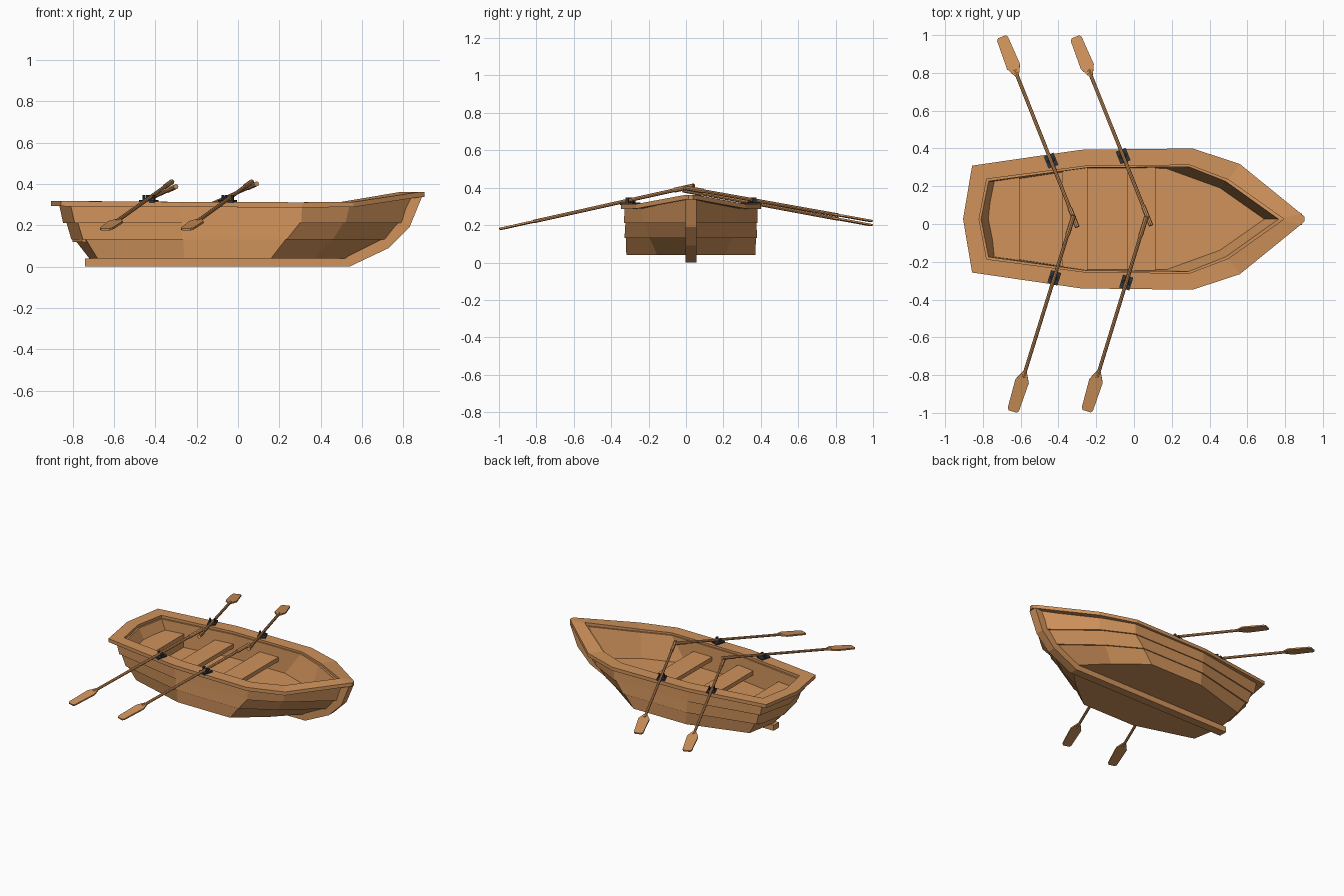
import bpy, bmesh
from mathutils import Vector, Matrix

if "Cube" in bpy.data.objects:
    bpy.data.objects.remove(bpy.data.objects["Cube"])

CY = 0.026  # boat centre line


def material(name, rgb):
    m = bpy.data.materials.new(name)
    m.diffuse_color = (*rgb, 1)
    m.use_nodes = True
    m.node_tree.nodes["Principled BSDF"].inputs["Base Color"].default_value = m.diffuse_color
    return m


WOOD = material("wood", (0.63, 0.29, 0.105))
IRON = material("dark_iron", (0.03, 0.034, 0.04))


def finish(name, bm, mat, matrix=None):
    bmesh.ops.recalc_face_normals(bm, faces=bm.faces)
    me = bpy.data.meshes.new(name)
    bm.to_mesh(me)
    bm.free()
    me.materials.append(mat)
    ob = bpy.data.objects.new(name, me)
    bpy.context.collection.objects.link(ob)
    if matrix:
        ob.matrix_world = matrix
    return ob


def ring(half, z, grow=1.0):
    """Mirror half an outline (x, y >= 0) about the centre line; z is a number or list."""
    zs = z if isinstance(z, list) else [z] * len(half)
    pts = [(x * grow, y * grow, h) for (x, y), h in zip(half, zs)]
    pts += [(x, -y, h) for x, y, h in reversed(pts) if y > 0]
    return [Vector((x, y + CY, h)) for x, y, h in pts]


def loft(name, rings, mat=WOOD, caps=True):
    """Join rings with quads; cap the ends or close the loft on itself."""
    bm = bmesh.new()
    vs = [[bm.verts.new(p) for p in r] for r in rings]
    n = len(vs[0])
    for a, b in zip(vs, vs[1:] + ([] if caps else vs[:1])):
        for i in range(n):
            j = (i + 1) % n
            bm.faces.new((a[i], a[j], b[j], b[i]))
    if caps:
        bm.faces.new(vs[0])
        bm.faces.new(vs[-1])
    return finish(name, bm, mat)


def box(bm, size, pos):
    bmesh.ops.create_cube(bm, size=1, matrix=Matrix.Translation(pos) @ Matrix.Diagonal((*size, 1)))


# Hull: three lapped planks outside, single wall and floor inside
L0 = [(-0.72, 0), (-0.68, 0.22), (-0.26, 0.345), (0.16, 0.345), (0.37, 0.18), (0.55, 0)]
L1 = [(-0.79, 0), (-0.735, 0.235), (-0.265, 0.348), (0.23, 0.348), (0.45, 0.22), (0.73, 0)]
L2 = [(-0.83, 0), (-0.775, 0.25), (-0.27, 0.35), (0.30, 0.35), (0.51, 0.245), (0.81, 0)]
L3 = [(-0.865, 0), (-0.81, 0.26), (-0.275, 0.352), (0.31, 0.355), (0.54, 0.265), (0.865, 0)]
RIM = [(-0.81, 0), (-0.77, 0.20), (-0.25, 0.272), (0.29, 0.277), (0.485, 0.20), (0.765, 0)]
FLOOR = [(-0.72, 0), (-0.70, 0.20), (-0.25, 0.268), (0.17, 0.268), (0.455, 0.165), (0.69, 0)]
TOP = [0.297, 0.297, 0.297, 0.297, 0.297, 0.34]
loft("hull", [ring(L0, 0.04), ring(L1, 0.13), ring(L1, 0.13, 1.02), ring(L2, 0.212),
              ring(L2, 0.212, 1.02), ring(L3, TOP), ring(RIM, TOP), ring(FLOOR, 0.13)])

# Gunwale: flat rail around the top, rising at the bow
OUT = [(-0.905, 0), (-0.857, 0.283), (-0.28, 0.367), (0.31, 0.374), (0.56, 0.292),
       (0.885, 0.028), (0.903, 0.012)]
INN = [(-0.82, 0), (-0.78, 0.212), (-0.255, 0.281), (0.295, 0.286), (0.50, 0.208),
       (0.785, 0.006), (0.79, 0.003)]
ZO = [0.317, 0.317, 0.313, 0.311, 0.313, 0.362, 0.362]
ZI = [0.317, 0.317, 0.313, 0.311, 0.313, 0.361, 0.361]
low = lambda zs: [z - 0.025 for z in zs]
loft("gunwale", [ring(OUT, low(ZO)), ring(OUT, ZO), ring(INN, ZI), ring(INN, low(ZI))], caps=False)

# Keel and curved stem in one profile
KEEL = [(-0.74, 0), (0.54, 0), (0.73, 0.09), (0.83, 0.19), (0.89, 0.337),
        (0.84, 0.337), (0.775, 0.21), (0.68, 0.125), (0.50, 0.045), (-0.74, 0.04)]
loft("keel", [[Vector((x, CY + s, z)) for x, z in KEEL] for s in (-0.03, 0.03)])

# Stern bench
BENCH = [(-0.80, 0), (-0.755, 0.215), (-0.605, 0.235)]
loft("stern_bench", [ring(BENCH, 0.12), ring(BENCH, 0.225)])

# Thwart seats
for i, (x0, x1) in enumerate([(-0.38, -0.245), (-0.035, 0.115)]):
    bm = bmesh.new()
    box(bm, (x1 - x0, 0.56, 0.03), ((x0 + x1) / 2, CY, 0.215))
    finish(f"seat_{i + 1}", bm, WOOD)

# Oars: handle end, blade tip, lock side
OARS = [((-0.30, -0.016, 0.387), (-0.70, 0.99, 0.20), 0.335),
        ((0.09, -0.008, 0.40), (-0.31, 0.99, 0.222), 0.36),
        ((-0.32, 0.045, 0.41), (-0.642, -0.992, 0.18), -0.285),
        ((0.066, 0.04, 0.41), (-0.25, -0.99, 0.18), -0.31)]
# Half blade: distance back from tip, half width
BLADE = [(0, 0.022), (0.012, 0.031), (0.17, 0.037), (0.205, 0.02), (0.225, 0.009)]

for i, (h, t, ly) in enumerate(OARS):
    h, t = Vector(h), Vector(t)
    d = t - h
    L = d.length
    ax = d.normalized()
    side = Vector((0, 0, 1)).cross(ax).normalized()
    up = ax.cross(side)
    frame = Matrix((ax, side, up)).transposed().to_4x4()
    frame.translation = h

    bm = bmesh.new()
    turn = Matrix.Rotation(1.5707963, 4, 'Y')
    for a, b, r in ((0.0, 0.11, 0.0125), (0.1, L - 0.19, 0.0095)):
        bmesh.ops.create_cone(bm, cap_ends=True, segments=8, radius1=r, radius2=r, depth=b - a,
                              matrix=Matrix.Translation(((a + b) / 2, 0, 0)) @ turn)
    outline = [(L - s, w) for s, w in BLADE] + [(L - s, -w) for s, w in reversed(BLADE)]
    face = bm.faces.new([bm.verts.new((x, y, -0.005)) for x, y in outline])
    ext = bmesh.ops.extrude_face_region(bm, geom=[face], use_keep_orig=True)
    bmesh.ops.translate(bm, vec=(0, 0, 0.01),
                        verts=[v for v in ext["geom"] if isinstance(v, bmesh.types.BMVert)])
    finish(f"oar_{i + 1}", bm, WOOD, frame)

    # Oarlock: plate on the rail with two horns holding the shaft
    p = h + d * ((ly - h.y) / d.y)
    flat = Vector((ax.x, ax.y, 0)).normalized()
    lock = Matrix((flat, side, Vector((0, 0, 1)))).transposed().to_4x4()
    lock.translation = Vector((p.x, p.y, 0.311))
    bm = bmesh.new()
    box(bm, (0.07, 0.056, 0.014), (0, 0, 0.004))
    for s in (-1, 1):
        box(bm, (0.018, 0.009, 0.032), (0, s * 0.016, 0.02))
    finish(f"oarlock_{i + 1}", bm, IRON, lock)
